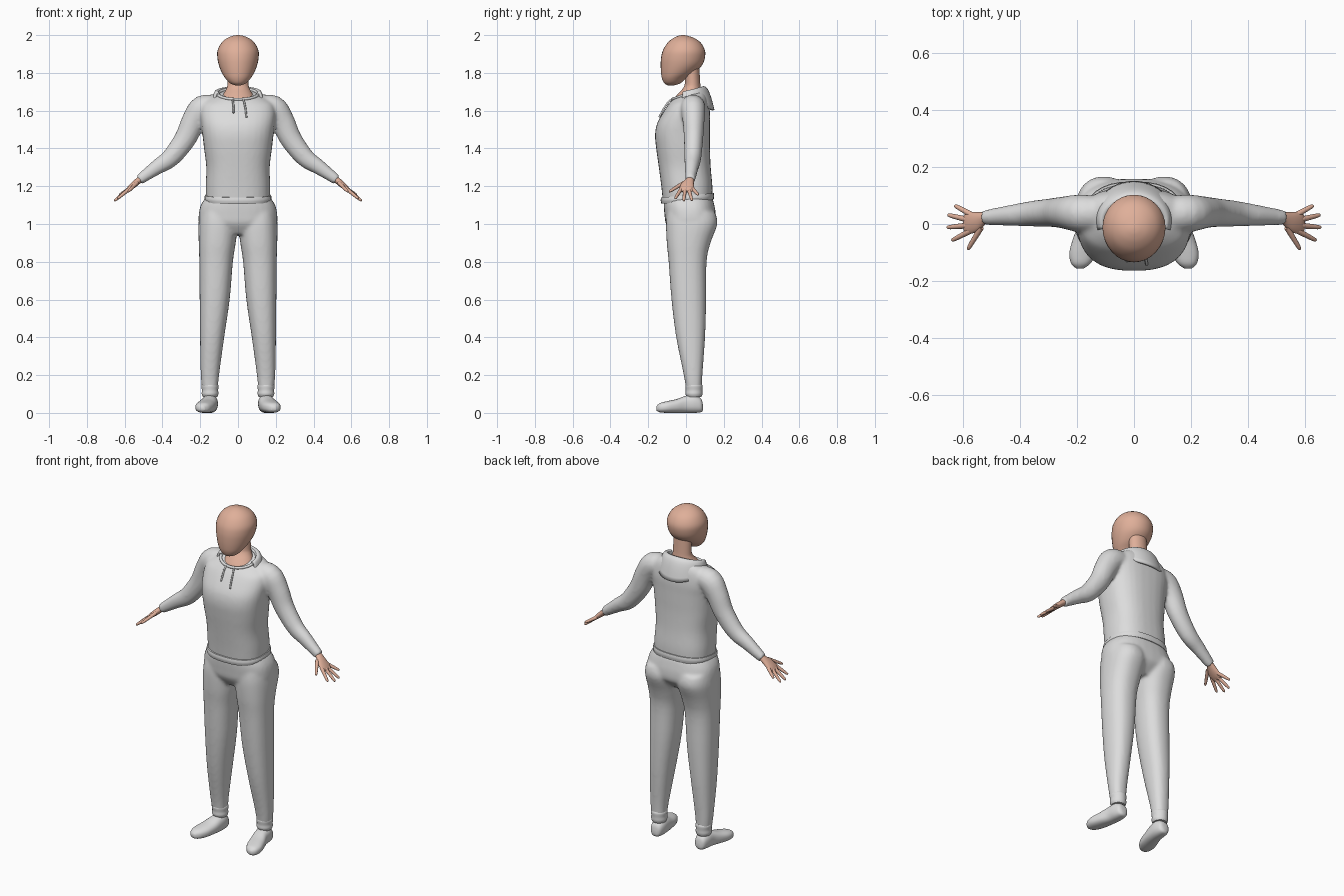
import bpy, bmesh, math
from mathutils import Vector

if "Cube" in bpy.data.objects:
    bpy.data.objects.remove(bpy.data.objects["Cube"])

def material(name, rgb):
    m = bpy.data.materials.new(name)
    m.diffuse_color = (*rgb, 1)
    m.use_nodes = True
    m.node_tree.nodes["Principled BSDF"].inputs["Base Color"].default_value = m.diffuse_color
    return m

CLOTH = material("light_grey_cloth", (0.72, 0.72, 0.72))
SKIN = material("skin", (0.74, 0.43, 0.32))

def spline(rows, k=4):
    """Catmull-Rom interpolation of parameter rows."""
    out = []
    for i in range(len(rows) - 1):
        p0, p1, p2 = rows[max(i - 1, 0)], rows[i], rows[i + 1]
        p3 = rows[min(i + 2, len(rows) - 1)]
        for j in range(k):
            t = j / k
            out.append([0.5 * (2 * b + (c - a) * t + (2 * a - 5 * b + 4 * c - d) * t * t
                               + (3 * b - a - 3 * c + d) * t ** 3)
                        for a, b, c, d in zip(p0, p1, p2, p3)])
    return out + [list(rows[-1])]

def section(c, u, v, e=2.0, n=32):
    """Superellipse ring around c with half axes u and v."""
    pts = []
    for i in range(n):
        a = 2 * math.pi * i / n
        ca, sa = math.cos(a), math.sin(a)
        pts.append(c + u * math.copysign(abs(ca) ** (2 / e), ca)
                   + v * math.copysign(abs(sa) ** (2 / e), sa))
    return pts

def loft(bm, rings, side=1):
    vs = [[bm.verts.new((p.x * side, p.y, p.z)) for p in r] for r in rings]
    n = len(vs[0])
    for a, b in zip(vs, vs[1:]):
        for i in range(n):
            bm.faces.new((a[i], a[(i + 1) % n], b[(i + 1) % n], b[i]))
    bm.faces.new(vs[0][::-1])
    bm.faces.new(vs[-1])

def upright(rows, e=2.0, k=4):
    """Rows: z, x inner, x outer, y front, y back, tilt -> horizontal rings."""
    rings = []
    for z, x0, x1, f, b, tilt in spline(rows, k):
        d = (b - f) / 2
        rings.append(section(Vector(((x0 + x1) / 2, (f + b) / 2, z)),
                             Vector(((x1 - x0) / 2, 0, 0)), Vector((0, d, d * tilt)), e))
    return rings

def centred(rows, e=2.0, k=4):
    return upright([(r[0], -r[1], r[1], r[2], r[3], r[4] if len(r) > 4 else 0) for r in rows], e, k)

def limb(rows, k=4, n=24):
    """Rows: x, y, z, thickness radius, width radius along a path."""
    rows = spline(rows, k)
    pts = [Vector(r[:3]) for r in rows]
    rings = []
    for i, r in enumerate(rows):
        t = (pts[min(i + 1, len(pts) - 1)] - pts[max(i - 1, 0)]).normalized()
        v = Vector((0, 1, 0))
        v = (v - t * v.dot(t)).normalized()
        rings.append(section(pts[i], t.cross(v) * r[3], v * r[4], 2, n))
    return rings

def finish(name, bm, mat, voxel=0, angle=50):
    bmesh.ops.recalc_face_normals(bm, faces=bm.faces)
    me = bpy.data.meshes.new(name)
    bm.to_mesh(me)
    bm.free()
    me.materials.append(mat)
    ob = bpy.data.objects.new(name, me)
    bpy.context.collection.objects.link(ob)
    bpy.context.view_layer.objects.active = ob
    ob.select_set(True)
    bpy.ops.object.shade_smooth_by_angle(angle=math.radians(angle))
    ob.select_set(False)
    if voxel:  # fuse overlapping volumes into one soft skin
        r = ob.modifiers.new("fuse", 'REMESH')
        r.mode, r.voxel_size, r.use_smooth_shade = 'VOXEL', voxel, True
        s = ob.modifiers.new("soften", 'SMOOTH')
        s.factor, s.iterations = 0.5, 8
    return ob

def cord(name, pts, radius, mat, cyclic=False):
    cu = bpy.data.curves.new(name, 'CURVE')
    cu.dimensions, cu.bevel_depth, cu.bevel_resolution = '3D', radius, 3
    cu.use_fill_caps = True
    sp = cu.splines.new('POLY')
    sp.points.add(len(pts) - 1)
    for p, q in zip(sp.points, pts):
        p.co = (*q, 1)
    sp.use_cyclic_u, sp.use_smooth = cyclic, True
    cu.materials.append(mat)
    bpy.context.collection.objects.link(bpy.data.objects.new(name, cu))

# Head
bm = bmesh.new()
loft(bm, centred([(1.733, .012, -.095, -.065), (1.745, .042, -.115, -.03), (1.77, .066, -.127, .0),
                  (1.80, .085, -.132, .045), (1.84, .101, -.134, .085), (1.88, .109, -.132, .1),
                  (1.92, .108, -.122, .1), (1.96, .087, -.097, .078), (1.985, .056, -.066, .042),
                  (1.997, .024, -.038, .006), (2.0, .004, -.02, -.012)]))
finish("head", bm, SKIN, angle=80)

# Neck
bm = bmesh.new()
loft(bm, centred([(1.62, .1, -.07, .09), (1.66, .094, -.064, .086), (1.69, .076, -.042, .082),
                  (1.72, .06, -.015, .078), (1.75, .055, -.006, .075), (1.84, .055, -.01, .07)]))
finish("neck", bm, SKIN)

# Hooded top: torso and sleeves fused
bm = bmesh.new()
loft(bm, centred([(1.12, .17, -.122, .14, .06), (1.2, .171, -.131, .14), (1.3, .168, -.144, .131),
                  (1.4, .18, -.158, .127), (1.47, .188, -.164, .127), (1.53, .195, -.154, .127),
                  (1.59, .2, -.122, .127), (1.64, .187, -.1, .118, .15), (1.668, .15, -.088, .103, .3),
                  (1.687, .105, -.07, .085, .35)], 2.5))
for s in (1, -1):
    loft(bm, limb([(.1, .035, 1.625, .055, .06), (.185, .037, 1.612, .07, .066),
                   (.235, .04, 1.545, .064, .058), (.28, .04, 1.45, .058, .051),
                   (.355, .036, 1.352, .05, .045), (.43, .03, 1.3, .04, .037),
                   (.525, .022, 1.232, .027, .026)]), s)
finish("hooded_top", bm, CLOTH, voxel=.009)

# Hem band
bm = bmesh.new()
loft(bm, centred([(1.118, .174, -.13, .146, .08), (1.135, .178, -.134, .149, .08),
                  (1.152, .175, -.132, .147, .08)], 2.5))
finish("hem_band", bm, CLOTH)

# Trousers: hips and legs fused
bm = bmesh.new()
loft(bm, centred([(.945, .12, -.07, .1), (1.0, .2, -.106, .152), (1.05, .208, -.114, .158),
                  (1.1, .197, -.118, .15), (1.14, .172, -.118, .14)], 2.5))
for s in (1, -1):
    loft(bm, upright([(.11, .108, .188, .002, .083, 0), (.2, .1, .197, -.012, .087, 0),
                      (.4, .073, .201, -.052, .101, 0), (.6, .044, .203, -.077, .107, 0),
                      (.8, .027, .205, -.092, .109, 0), (.9, .012, .208, -.102, .13, 0),
                      (1.0, .002, .209, -.106, .166, 0), (1.06, .01, .2, -.1, .155, 0)], 2.3), s)
finish("trousers", bm, CLOTH, voxel=.009)

# Ankle cuffs
bm = bmesh.new()
for s in (1, -1):
    loft(bm, upright([(.085, .11, .186, .004, .082, 0), (.1, .104, .192, -.003, .087, 0),
                      (.12, .105, .191, -.002, .087, 0), (.142, .103, .194, -.004, .088, 0),
                      (.152, .107, .19, 0, .084, 0)]), s)
finish("ankle_cuffs", bm, CLOTH)

# Shoes: sections from heel to toe
bm = bmesh.new()
for s in (1, -1):
    rings = []
    for x, y, w, z0, z1 in spline([(.147, .09, .012, .015, .04), (.147, .08, .031, .004, .075),
                                   (.148, .045, .041, 0, .095), (.152, 0, .043, 0, .091),
                                   (.165, -.05, .048, 0, .073), (.178, -.1, .048, 0, .062),
                                   (.186, -.138, .034, .003, .052), (.189, -.156, .012, .012, .036)]):
        rings.append(section(Vector((x, y, (z0 + z1) / 2)), Vector((w, 0, 0)),
                             Vector((0, 0, (z1 - z0) / 2)), 2.4))
    loft(bm, rings, s)
finish("shoes", bm, CLOTH, angle=70)

# Hands: palm, four fingers and thumb
bm = bmesh.new()
fingers = [((.572, -.024, 1.188), (.638, -.058, 1.134)), ((.58, -.005, 1.183), (.655, -.012, 1.122)),
           ((.578, .014, 1.184), (.652, .032, 1.124)), ((.568, .032, 1.19), (.628, .065, 1.154)),
           ((.535, -.012, 1.218), (.582, -.09, 1.17))]
for s in (1, -1):
    loft(bm, limb([(.5, .023, 1.25, .018, .02), (.525, .02, 1.231, .017, .022),
                   (.555, .008, 1.205, .016, .035), (.58, .003, 1.183, .012, .038),
                   (.594, .002, 1.171, .006, .03)]), s)
    for base, tip in fingers:
        a, b = Vector(base), Vector(tip)
        widths = ((0, .0105), (.5, .009), (.85, .0075), (.97, .005), (1, .0015))
        loft(bm, limb([(*a.lerp(b, t), r, r) for t, r in widths], 2, 12), s)
finish("hands", bm, SKIN, angle=70)

# Collar roll around the neck opening
def collar(a, r=1.0, lift=0.0):
    y = -.08 * math.cos(a) * r
    return Vector((.106 * math.sin(a) * r, .007 + y, 1.688 + .35 * y + lift))

cord("collar", [collar(2 * math.pi * i / 48) for i in range(48)], .008, CLOTH, True)

# Hood lying on the back
bm = bmesh.new()
na, nt = 32, 10
grid = []
for i in range(na + 1):
    a = math.radians(-105 + 210 * i / na)
    c = max(0.0, math.cos(a))
    row = []
    for j in range(nt + 1):
        t = j / nt
        p = collar(math.pi - a, 1.0, .006)
        d = t * (.022 + .036 * c)
        p += Vector((math.sin(a) * d, math.cos(a) * d,
                     .014 * math.sin(math.pi * t) - (.03 + .09 * c) * t ** 1.7))
        row.append(bm.verts.new(p))
    grid.append(row)
for i in range(na):
    for j in range(nt):
        bm.faces.new((grid[i][j], grid[i + 1][j], grid[i + 1][j + 1], grid[i][j + 1]))
hood = finish("hood", bm, CLOTH)
sol = hood.modifiers.new("thickness", 'SOLIDIFY')
sol.thickness, sol.offset = .012, 0

# Drawstrings
cord("drawstring_long", [(.028, -.076, 1.66), (.033, -.094, 1.645), (.04, -.118, 1.61),
                         (.045, -.142, 1.565)], .005, CLOTH)
cord("drawstring_short", [(-.026, -.076, 1.66), (-.026, -.094, 1.645), (-.023, -.118, 1.61),
                          (-.024, -.13, 1.588)], .005, CLOTH)
